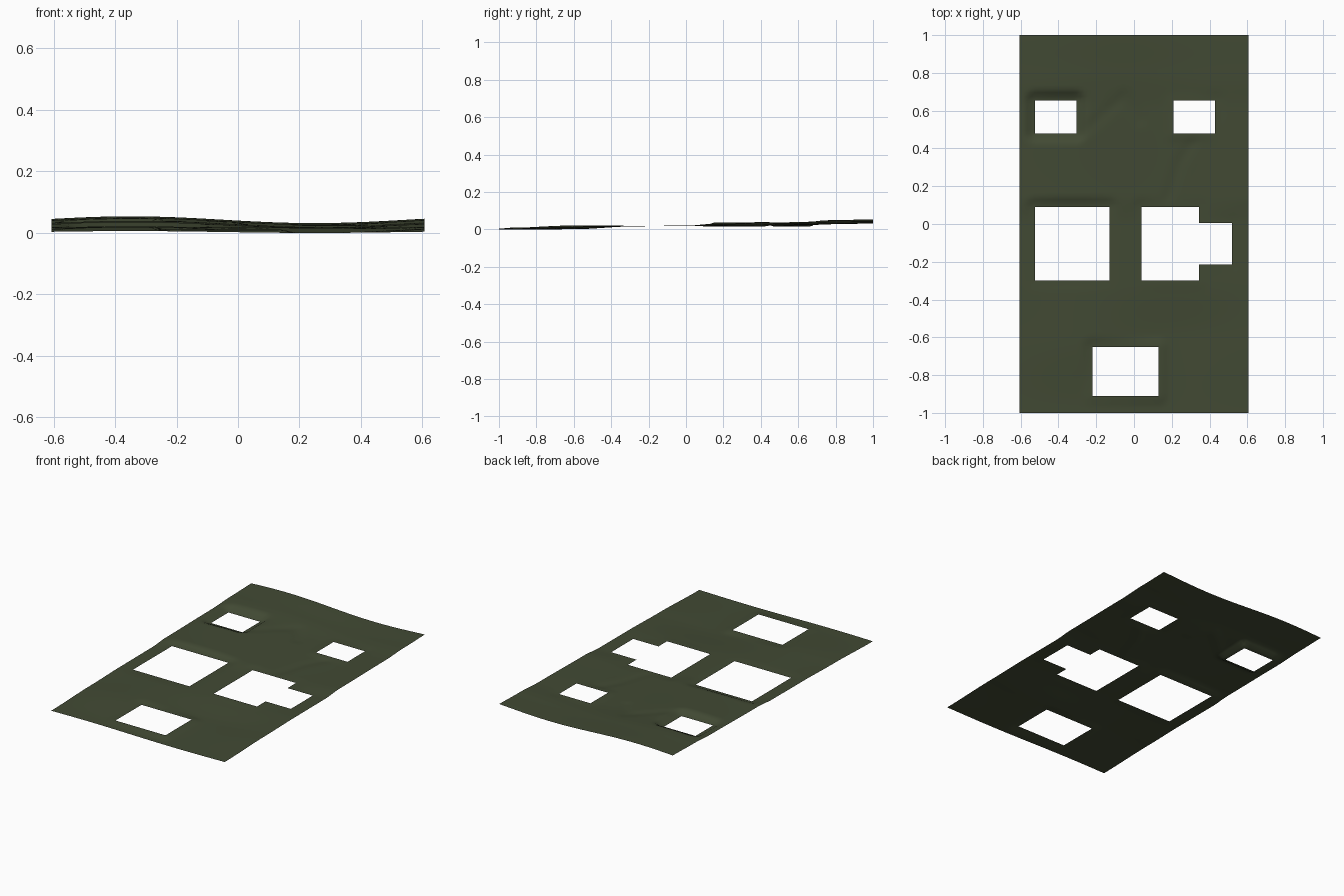
import bpy, bmesh, math
from mathutils import Vector

if "Cube" in bpy.data.objects:
    bpy.data.objects.remove(bpy.data.objects["Cube"])

HX, HY = 0.607, 1.0
STEP = 0.02

# rectangular openings: x0, x1, y0, y1, level of the flattened ground around them
HOLES = [
    (-0.525, -0.305, 0.48, 0.655, 0.018),
    (0.21, 0.43, 0.48, 0.655, 0.028),
    (-0.525, -0.13, -0.30, 0.09, 0.021),
    (0.04, 0.343, -0.30, 0.09, 0.020),
    (0.343, 0.52, -0.215, 0.005, 0.020),
    (-0.22, 0.13, -0.91, -0.65, 0.014),
]
# y, mean height, side-to-side wave height
SLOPE = [(-1, .006, .003), (-.6, .014, .010), (-.3, .021, .003), (0, .022, .003),
         (.15, .030, .009), (.6, .034, .010), (.8, .042, .011), (1.01, .046, .011)]
# shallow worn tracks
TRACKS = [[(-0.25, 0.50), (-0.05, 0.68), (0.03, 0.55)],
          [(0.17, 0.10), (0.24, 0.32), (0.33, 0.47)]]


def smooth(t):
    t = max(0.0, min(1.0, t))
    return t * t * (3 - 2 * t)


def seg_dist(p, a, b):
    ab = b - a
    t = max(0.0, min(1.0, (p - a).dot(ab) / ab.length_squared))
    return (p - a - ab * t).length


def height(x, y):
    for (y0, c0, a0), (y1, c1, a1) in zip(SLOPE, SLOPE[1:]):
        if y <= y1:
            t = smooth((y - y0) / (y1 - y0))
            c, a = c0 + (c1 - c0) * t, a0 + (a1 - a0) * t
            break
    z = c + a * math.cos(2 * math.pi * (x + 0.35) / 1.2)
    p = Vector((x, y))
    for track in TRACKS:
        pts = [Vector(q) for q in track]
        d = min(seg_dist(p, a, b) for a, b in zip(pts, pts[1:]))
        z -= 0.004 * (1 - smooth(d / 0.05))
    # level the ground near each opening
    for x0, x1, y0, y1, level in HOLES:
        d = math.hypot(max(x0 - x, 0, x - x1), max(y0 - y, 0, y - y1))
        k = 1 - smooth((d - 0.008) / 0.05)
        z += (level - z) * k
    return z


def lines(half, cuts):
    """Evenly spaced grid lines that also pass through every cut."""
    stops = sorted({-half, half, *cuts})
    out = [stops[0]]
    for a, b in zip(stops, stops[1:]):
        n = max(1, round((b - a) / STEP))
        out += [a + (b - a) * i / n for i in range(1, n + 1)]
    return out


# ground sheet with openings left out
xs = lines(HX, [v for h in HOLES for v in h[:2]])
ys = lines(HY, [v for h in HOLES for v in h[2:4]])
bm = bmesh.new()
grid = [[bm.verts.new((x, y, height(x, y))) for x in xs] for y in ys]
for j in range(len(ys) - 1):
    for i in range(len(xs) - 1):
        cx, cy = (xs[i] + xs[i + 1]) / 2, (ys[j] + ys[j + 1]) / 2
        if any(h[0] < cx < h[1] and h[2] < cy < h[3] for h in HOLES):
            continue
        f = bm.faces.new((grid[j][i], grid[j][i + 1], grid[j + 1][i + 1], grid[j + 1][i]))
        f.smooth = True
bmesh.ops.delete(bm, geom=[v for v in bm.verts if not v.link_faces], context='VERTS')
low = min(v.co.z for v in bm.verts)
for v in bm.verts:
    v.co.z -= low

mesh = bpy.data.meshes.new("ground")
bm.to_mesh(mesh)
bm.free()
ground = bpy.data.objects.new("ground", mesh)
bpy.context.collection.objects.link(ground)

mat = bpy.data.materials.new("dark grass green")
mat.diffuse_color = (0.054, 0.068, 0.034, 1)
mat.use_nodes = True
mat.node_tree.nodes["Principled BSDF"].inputs["Base Color"].default_value = mat.diffuse_color
mesh.materials.append(mat)
